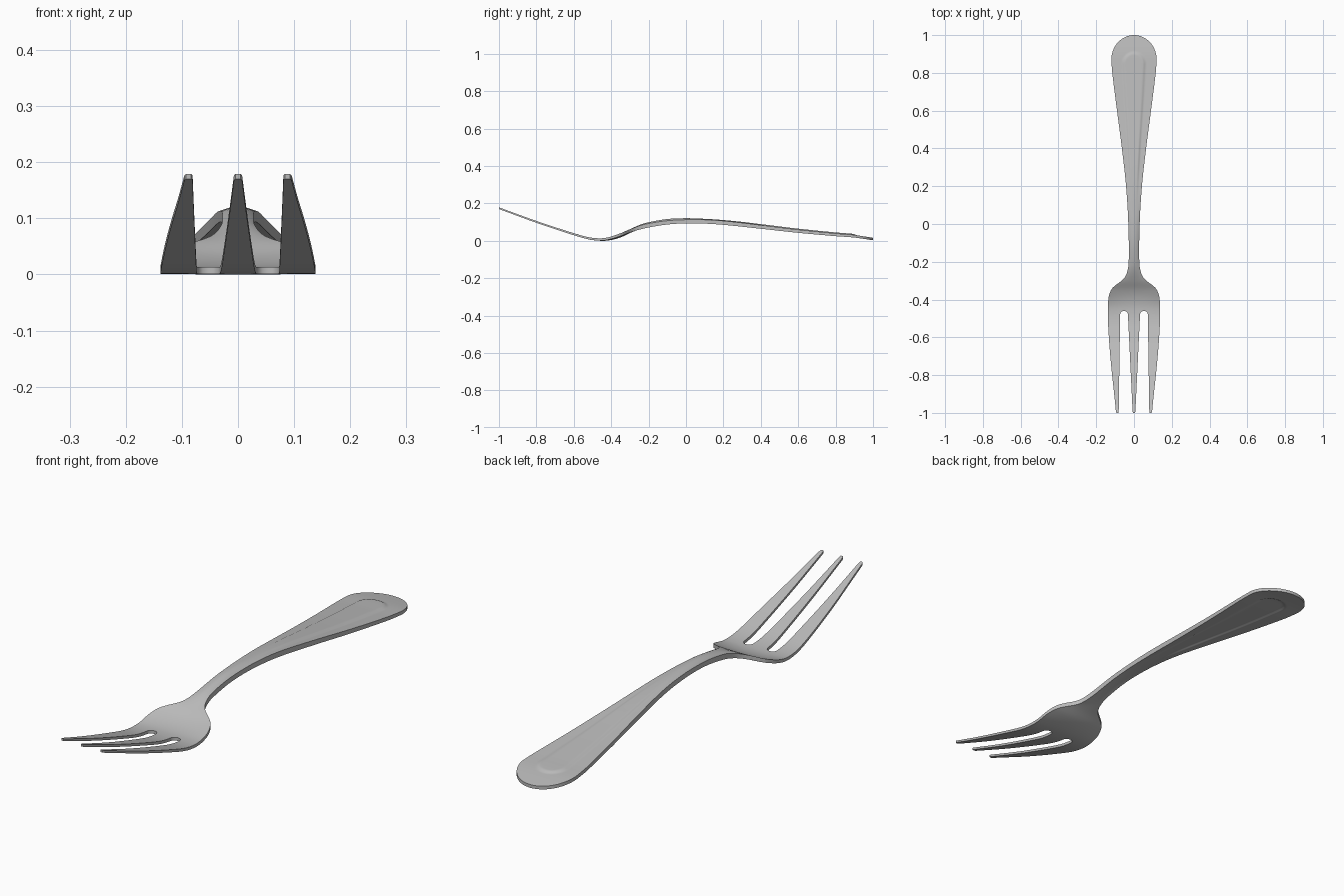
import bpy, bmesh, math

cube = bpy.data.objects.get("Cube")
if cube:
    bpy.data.objects.remove(cube, do_unlink=True)


def curve(points):
    """Smooth function through (y, value) points sorted by y."""
    def slope(i):
        a, b = points[max(i - 1, 0)], points[min(i + 1, len(points) - 1)]
        return (b[1] - a[1]) / (b[0] - a[0])

    def f(y):
        y = min(max(y, points[0][0]), points[-1][0])
        i = 0
        while i < len(points) - 2 and y > points[i + 1][0]:
            i += 1
        (y0, v0), (y1, v1) = points[i], points[i + 1]
        h = y1 - y0
        t = (y - y0) / h
        return ((2*t**3 - 3*t*t + 1) * v0 + (t**3 - 2*t*t + t) * h * slope(i)
                + (3*t*t - 2*t**3) * v1 + (t**3 - t*t) * h * slope(i + 1))
    return f


def step(t):
    t = min(max(t, 0), 1)
    return t * t * (3 - 2 * t)


# Side profile, outline and thickness along the length
height = curve([(-1, .175), (-.8, .102), (-.6, .036), (-.52, .014), (-.45, .007),
                (-.4, .012), (-.35, .027), (-.3, .052), (-.25, .073), (-.2, .087),
                (-.1, .104), (0, .109), (.1, .106), (.2, .098), (.4, .075),
                (.6, .052), (.8, .033), (.9, .025), (1, .01)])
outline = curve([(-1, .095), (-.9, .105), (-.77, .119), (-.63, .131), (-.5, .138),
                 (-.4, .136), (-.37, .13), (-.34, .115), (-.32, .092), (-.3, .065),
                 (-.28, .047), (-.25, .035), (-.2, .028), (0, .03), (.2, .042),
                 (.4, .064), (.6, .09), (.8, .115), (.87, .12)])
thickness = curve([(-1, .009), (-.6, .011), (-.4, .014), (-.3, .02), (-.2, .026),
                   (0, .025), (.3, .021), (.7, .016), (1, .013)])
panel = curve([(.05, .012), (.4, .03), (.7, .048), (.85, .056)])
SLOT_END, SLOT_R = -.46, .02


def half_width(y):
    if y > .87:
        return .12 * math.sqrt(max(1 - ((y - .87) / .13) ** 2, .0004))
    return outline(y)


def slot_edges(y):
    """Edges of the slot between the middle and outer tines."""
    if y >= SLOT_END:
        split = .053 * min(half_width(y) / .138, 1)
        return split, split
    k = min((SLOT_END - y) / SLOT_R, 1)
    r = math.sqrt(1 - (1 - k) ** 2)
    along = (SLOT_END - y) / (1 + SLOT_END)
    inner, outer = .033 - .026 * along, .073 + .008 * along
    return .053 + (inner - .053) * r, .053 + (outer - .053) * r


def surface(x, y):
    """Top surface with crowned neck, dished shoulders and stamped panel."""
    u = min(abs(x) / half_width(y), 1)
    z = height(y) + thickness(y) / 2
    z -= .009 * u * u * math.exp(-((y + .08) / .22) ** 2)
    z += .008 * u * u * math.exp(-((y + .36) / .07) ** 2)
    # teardrop panel on the handle
    if y > .05:
        p = panel(min(y, .85))
        reach = math.hypot(x, max(y - .85, 0)) - p
        z += .005 * step(.5 - reach / .014) * step((y - .05) / .3)
    return z


# Rows from tine tips to the handle end, closer where the outline turns
rows = [-1, -.997, -.99]
for start, end, n in [(-.98, -.5, 20), (-.48, -.46, 8), (-.45, -.22, 26),
                      (-.2, .8, 40), (.81, .96, 24)]:
    rows += [start + (end - start) * i / n for i in range(n + 1)]
rows += [1 - .035 * (1 - i / 10) ** 2 for i in range(1, 11)]

bm = bmesh.new()


def add_band(edges, n):
    """Grid of faces between two edge curves along all rows."""
    last = None
    for y in rows:
        a, b = edges(y)
        # narrow the rounded tips
        k = .65 if y == -1 else .9 if y < -.995 else 1
        mid, half = (a + b) / 2, (b - a) / 2 * k
        xs = [mid + half * (2 * i / n - 1) for i in range(n + 1)]
        now = [bm.verts.new((x, y, surface(x, y))) for x in xs]
        if last:
            for i in range(n):
                bm.faces.new((last[i], last[i + 1], now[i + 1], now[i]))
        last = now


add_band(lambda y: (-half_width(y), -slot_edges(y)[1]), 12)
add_band(lambda y: (-slot_edges(y)[0], slot_edges(y)[0]), 14)
add_band(lambda y: (slot_edges(y)[1], half_width(y)), 12)
bmesh.ops.remove_doubles(bm, verts=bm.verts, dist=.00005)

# Underside: a copy of the top pushed down by the local thickness
tops = list(bm.verts)
ext = bmesh.ops.extrude_face_region(bm, geom=list(bm.faces), use_keep_orig=True)
for v in ext["geom"]:
    if isinstance(v, bmesh.types.BMVert):
        y = v.co.y
        u = min(abs(v.co.x) / half_width(y), 1)
        v.co.z -= thickness(y) - .006 * u * u * math.exp(-((y + .08) / .22) ** 2)
bmesh.ops.recalc_face_normals(bm, faces=bm.faces)
low = min(v.co.z for v in bm.verts)
for v in bm.verts:
    v.co.z -= low

mesh = bpy.data.meshes.new("fork")
bm.to_mesh(mesh)
bm.free()
fork = bpy.data.objects.new("fork", mesh)
bpy.context.collection.objects.link(fork)

# Polished steel grey
steel = bpy.data.materials.new("steel_grey")
steel.use_nodes = True
colour = (.5, .5, .5, 1)
steel.diffuse_color = colour
steel.node_tree.nodes["Principled BSDF"].inputs["Base Color"].default_value = colour
mesh.materials.append(steel)

bpy.ops.object.select_all(action="DESELECT")
fork.select_set(True)
bpy.context.view_layer.objects.active = fork
bpy.ops.object.shade_smooth_by_angle(angle=math.radians(40))
